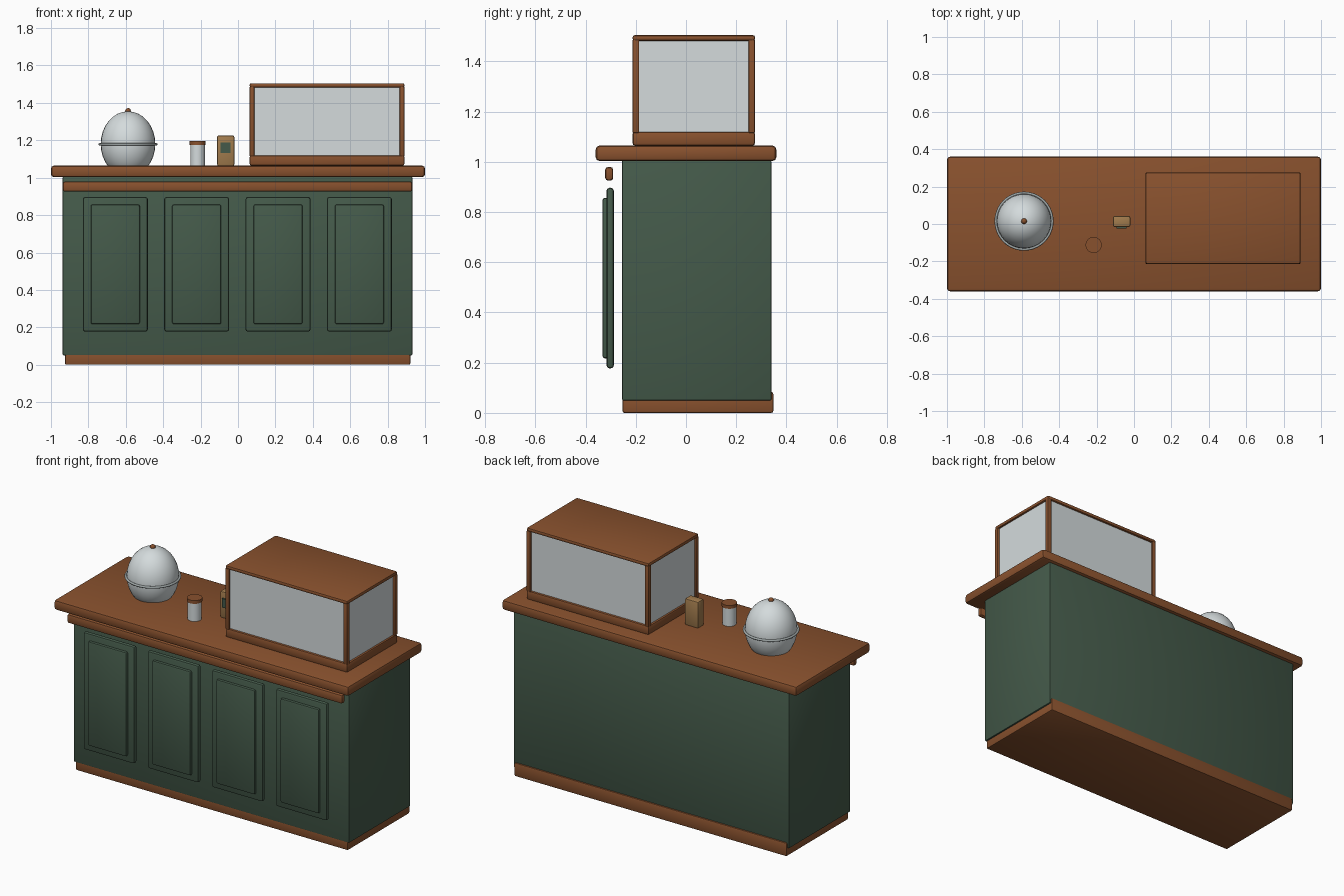
import bpy, math
from mathutils import Vector

if "Cube" in bpy.data.objects:
    bpy.data.objects.remove(bpy.data.objects["Cube"])


def material(name, rgb):
    m = bpy.data.materials.new(name)
    m.diffuse_color = (*rgb, 1)
    m.use_nodes = True
    m.node_tree.nodes["Principled BSDF"].inputs["Base Color"].default_value = m.diffuse_color
    return m


WOOD = material("brown wood", (0.25, 0.083, 0.027))
GREEN = material("dark green paint", (0.058, 0.102, 0.068))
GLASS = material("pale glass", (0.66, 0.71, 0.72))
METAL = material("grey metal", (0.36, 0.40, 0.40))
TAN = material("tan card", (0.36, 0.20, 0.075))


def finish(name, mat, angle=35):
    ob = bpy.context.object
    ob.name = name
    ob.data.materials.append(mat)
    bpy.ops.object.shade_smooth_by_angle(angle=math.radians(angle))
    return ob


def box(name, mat, lo, hi, bevel=0.0, segments=2):
    """Box between two corners, with rounded edges."""
    lo, hi = Vector(lo), Vector(hi)
    bpy.ops.mesh.primitive_cube_add(size=1)
    ob = bpy.context.object
    for v in ob.data.vertices:
        v.co = Vector(((v.co[i] + 0.5) * (hi[i] - lo[i]) + lo[i]) for i in range(3))
    if bevel:
        mod = ob.modifiers.new("rounded", "BEVEL")
        mod.width, mod.segments = bevel, segments
        bpy.ops.object.modifier_apply(modifier=mod.name)
    return finish(name, mat)


def cylinder(name, mat, x, y, z0, z1, r):
    bpy.ops.mesh.primitive_cylinder_add(vertices=32, radius=r, depth=z1 - z0,
                                        location=(x, y, (z0 + z1) / 2))
    return finish(name, mat)


def ellipsoid(name, mat, loc, rx, rz):
    bpy.ops.mesh.primitive_uv_sphere_add(segments=32, ring_count=16, radius=1, location=loc)
    bpy.context.object.scale = (rx, rx, rz)
    return finish(name, mat)


# Counter body, plinth, top and front rail
box("plinth", WOOD, (-0.925, -0.253, 0), (0.922, 0.348, 0.083), 0.008)
box("counter_body", GREEN, (-0.937, -0.255, 0.05), (0.932, 0.34, 1.005), 0.005)
box("counter_top", WOOD, (-1, -0.36, 1.003), (1, 0.36, 1.065), 0.016)
box("front_rail", WOOD, (-0.937, -0.322, 0.925), (0.932, -0.29, 0.98), 0.012)

# Four door panels, standing slightly ahead of the body
for i in range(4):
    cx = -0.656 + i * 0.435
    box(f"door_{i + 1}", GREEN, (cx - 0.174, -0.317, 0.177), (cx + 0.174, -0.287, 0.897), 0.013)
    box(f"door_inset_{i + 1}", GREEN, (cx - 0.131, -0.333, 0.217), (cx + 0.131, -0.308, 0.857), 0.01)

# Display case
X0, X1, Y0, Y1 = 0.062, 0.89, -0.213, 0.275
box("case_base", WOOD, (X0, Y0, 1.065), (X1, Y1, 1.12), 0.01)
box("case_roof", WOOD, (X0, Y0, 1.482), (X1, Y1, 1.505), 0.009)
for x in (X0, X1 - 0.026):
    for y in (Y0, Y1 - 0.026):
        box("case_post", WOOD, (x, y, 1.115), (x + 0.026, y + 0.026, 1.487), 0.004)
case = box("case_glass", GLASS, (X0 + 0.012, Y0 + 0.012, 1.115), (X1 - 0.012, Y1 - 0.012, 1.485))
bpy.ops.object.shade_smooth()

# Round dome with rim and knob
DX, DY = -0.588, 0.015
ellipsoid("dome", GLASS, (DX, DY, 1.18), 0.146, 0.175)
bpy.ops.mesh.primitive_torus_add(major_radius=0.151, minor_radius=0.007, major_segments=40,
                                 minor_segments=8, location=(DX, DY, 1.178))
finish("dome_rim", METAL, 60)
ellipsoid("dome_knob", WOOD, (DX, DY, 1.357), 0.015, 0.015)

# Small jar with lid
cylinder("jar", GLASS, -0.216, -0.112, 1.06, 1.177, 0.039)
cylinder("jar_lid", WOOD, -0.216, -0.112, 1.175, 1.195, 0.043)

# Card packet with a label on its front
box("packet", TAN, (-0.112, -0.016, 1.063), (-0.02, 0.043, 1.226), 0.009)
box("packet_label", GREEN, (-0.093, -0.024, 1.133), (-0.04, -0.015, 1.188))
